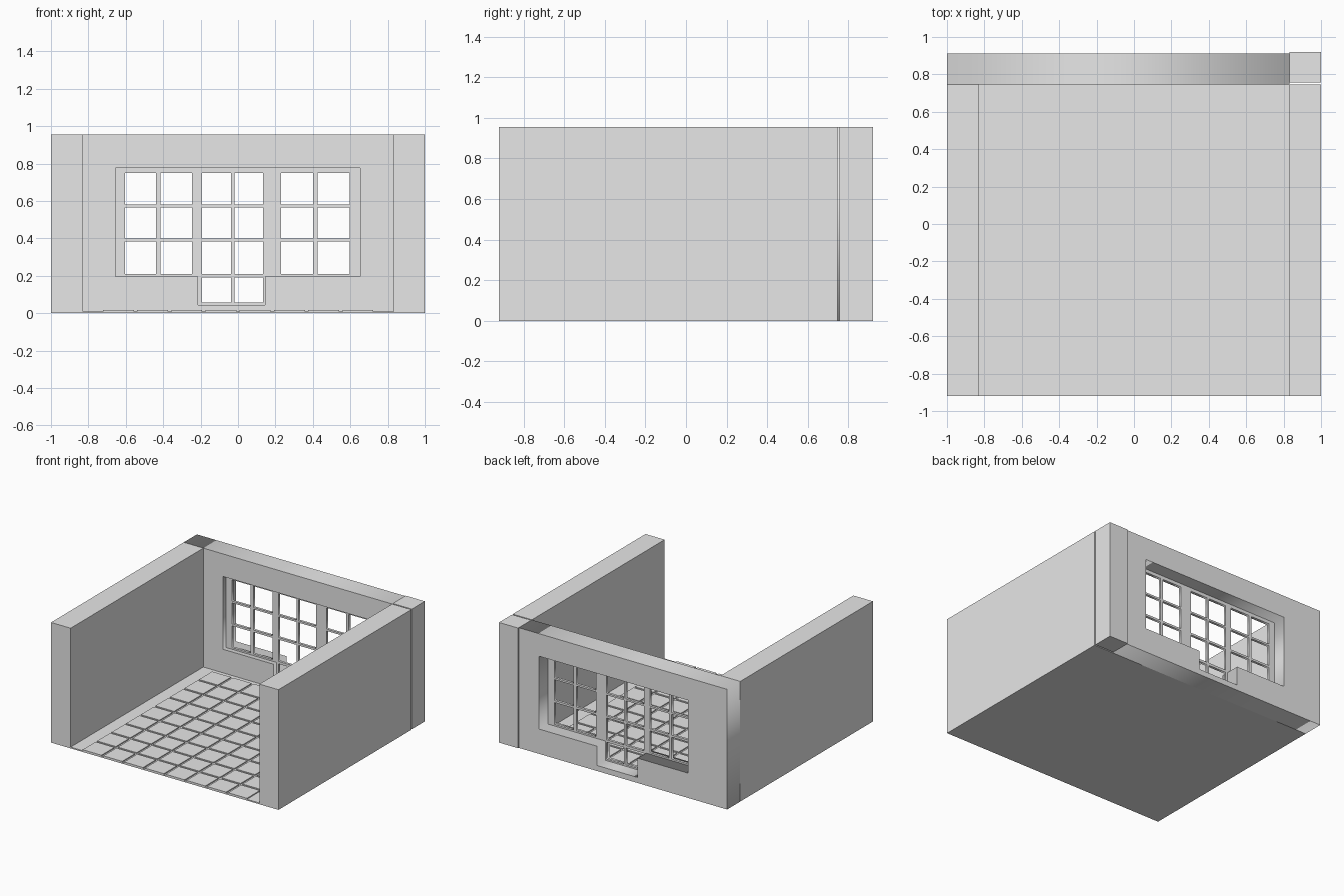
import bpy
import math
from mathutils import Vector

default_cube = bpy.data.objects.get("Cube")
if default_cube:
    bpy.data.objects.remove(default_cube, do_unlink=True)

# Single plaster colour
plaster = bpy.data.materials.new("plain grey")
plaster.use_nodes = True
grey = (0.8, 0.8, 0.8, 1.0)
plaster.diffuse_color = grey
plaster.node_tree.nodes["Principled BSDF"].inputs["Base Color"].default_value = grey


def box(name, low, high):
    """Box between two opposite corners."""
    low, high = Vector(low), Vector(high)
    bpy.ops.mesh.primitive_cube_add(size=1, location=(low + high) / 2)
    obj = bpy.context.object
    obj.name = name
    obj.scale = high - low
    bpy.ops.object.transform_apply(location=False, rotation=False, scale=True)
    obj.data.materials.append(plaster)
    return obj


def rect(x0, x1, z0, z1):
    return [(x0, z0), (x1, z0), (x1, z1), (x0, z1)]


def panel(name, outlines, y0, y1):
    """Upright panel: the first outline is the border, the others are holes."""
    curve = bpy.data.curves.new(name, "CURVE")
    curve.dimensions = "2D"
    curve.fill_mode = "BOTH"
    curve.extrude = (y1 - y0) / 2
    for points in outlines:
        spline = curve.splines.new("POLY")
        spline.points.add(len(points) - 1)
        for point, (x, z) in zip(spline.points, points):
            point.co = (x, z, 0, 1)
        spline.use_cyclic_u = True
    obj = bpy.data.objects.new(name, curve)
    bpy.context.collection.objects.link(obj)
    obj.rotation_euler.x = math.pi / 2
    obj.location.y = (y0 + y1) / 2
    bpy.ops.object.select_all(action="DESELECT")
    obj.select_set(True)
    bpy.context.view_layer.objects.active = obj
    bpy.ops.object.convert(target="MESH")
    obj = bpy.context.object
    obj.data.materials.append(plaster)
    return obj


HEIGHT = 0.955
FRONT, INNER = -0.92, 0.747
FLOOR = 0.01

# Side walls, corner pillar and floor slab
box("right_wall", (-1, FRONT, 0), (-0.828, INNER, HEIGHT))
box("left_wall", (0.832, FRONT, 0), (1, INNER, HEIGHT))
box("corner_pillar", (0.832, 0.757, 0), (1, 0.92, HEIGHT))
box("floor_slab", (-0.828, FRONT, 0), (0.832, INNER, FLOOR))

# Back wall with a T-shaped opening for windows and door
opening = [(-0.655, 0.197), (-0.213, 0.197), (-0.213, 0.044), (0.145, 0.044),
           (0.145, 0.197), (0.652, 0.197), (0.652, 0.776), (-0.655, 0.776)]
panel("back_wall", [rect(-1, 0.832, 0, HEIGHT), opening], INNER, 0.912)

# Glazing frame: pane columns and rows, door panes reach one row lower
side_columns = [(-0.604, -0.438), (-0.415, -0.246), (0.23, 0.401), (0.424, 0.595)]
door_columns = [(-0.193, -0.037), (-0.018, 0.135)]
rows = [(0.21, 0.383), (0.4, 0.565), (0.58, 0.749)]
door_row = (0.056, 0.19)
panes = [rect(*c, *r) for c in side_columns + door_columns for r in rows]
panes += [rect(*c, *door_row) for c in door_columns]
panel("window_frame", [opening] + panes, 0.785, 0.805)

# Floor tiles
PITCH, TILE = 0.1828, 0.165
for column in range(8):
    for row in range(9):
        x = -0.722 + column * PITCH
        y = 0.706 - row * PITCH
        box("floor_tile", (x, max(y - TILE, FRONT), FLOOR), (x + TILE, y, 0.018))
